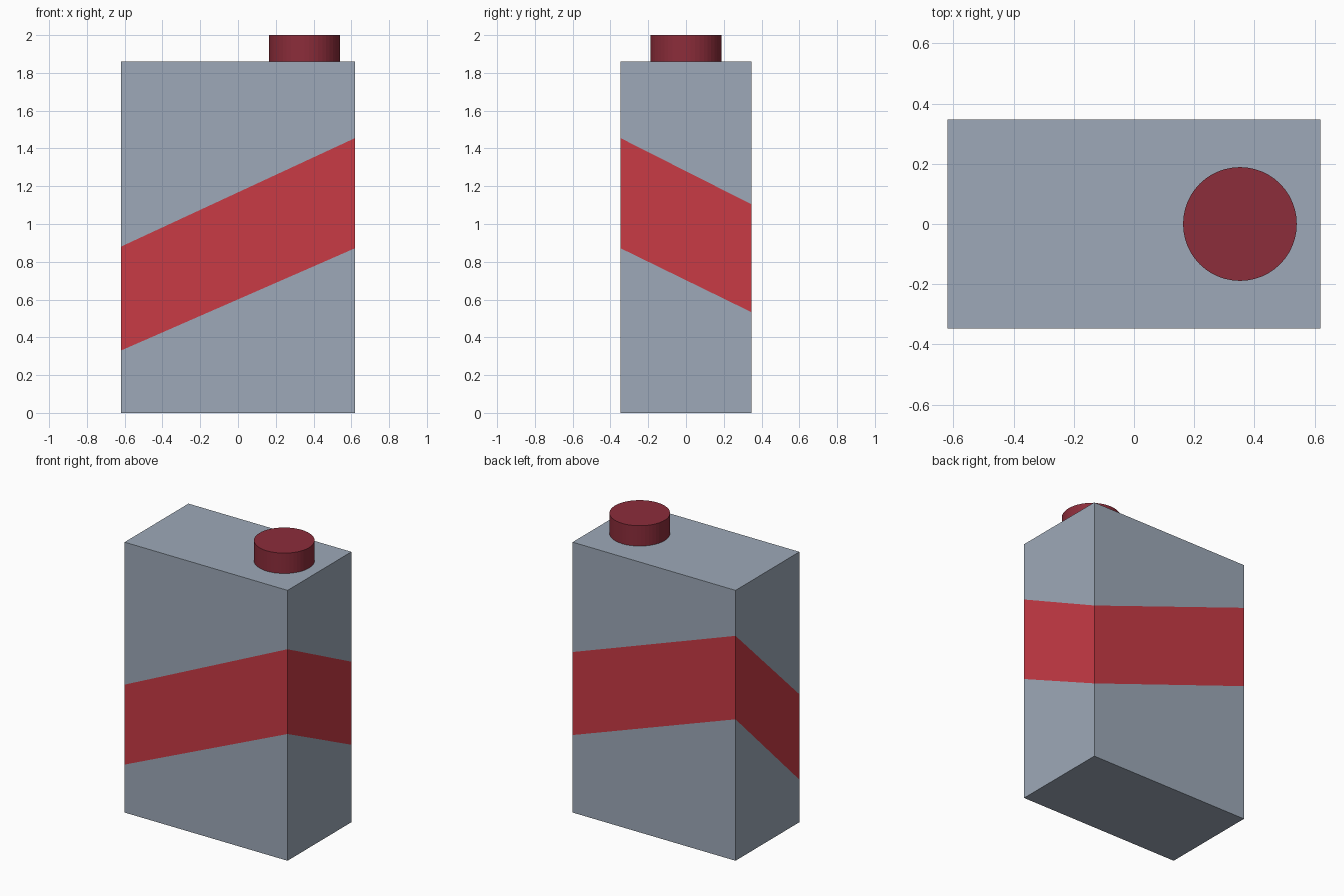
import bpy, bmesh

if "Cube" in bpy.data.objects:
    bpy.data.objects.remove(bpy.data.objects["Cube"])

HX, HY, H = 0.62, 0.347, 1.86   # body half width, half depth, height


def material(name, rgb):
    m = bpy.data.materials.new(name)
    m.diffuse_color = (*rgb, 1.0)
    m.use_nodes = True
    m.node_tree.nodes["Principled BSDF"].inputs["Base Color"].default_value = m.diffuse_color
    return m


grey = material("blue_grey", (0.337, 0.397, 0.479))
red = material("red", (0.578, 0.043, 0.060))
dark_red = material("dark_red", (0.262, 0.026, 0.043))


def add_object(name, bm, mats):
    bmesh.ops.remove_doubles(bm, verts=bm.verts, dist=1e-4)
    bmesh.ops.recalc_face_normals(bm, faces=bm.faces)
    me = bpy.data.meshes.new(name)
    bm.to_mesh(me)
    bm.free()
    ob = bpy.data.objects.new(name, me)
    bpy.context.collection.objects.link(ob)
    for m in mats:
        me.materials.append(m)
    return ob


# Body: four walls, each cut into grey / red band / grey
corners = [(-HX, -HY), (HX, -HY), (HX, HY), (-HX, HY)]
# Band (bottom, top) at the start and end of front, right, back, left walls
bands = [((0.33, 0.88), (0.872, 1.455)),
         ((0.872, 1.455), (0.533, 1.104)),
         ((0.533, 1.104), (0.973, 1.547)),
         ((0.973, 1.547), (0.293, 0.88))]
bm = bmesh.new()
for i, (start, end) in enumerate(bands):
    p, q = corners[i], corners[(i + 1) % 4]
    za, zb = (0, *start, H), (0, *end, H)
    for k in range(3):
        pts = [(*p, za[k]), (*q, zb[k]), (*q, zb[k + 1]), (*p, za[k + 1])]
        f = bm.faces.new([bm.verts.new(c) for c in pts])
        f.material_index = 1 if k == 1 else 0
# Base and top
bm.faces.new([bm.verts.new((*c, 0)) for c in reversed(corners)])
bm.faces.new([bm.verts.new((*c, H)) for c in corners])
add_object("can_body", bm, [grey, red])

# Screw cap
bm = bmesh.new()
bmesh.ops.create_cone(bm, cap_ends=True, segments=48, radius1=0.189,
                      radius2=0.189, depth=2.0 - H)
bmesh.ops.translate(bm, verts=bm.verts, vec=(0.352, 0, (2.0 + H) / 2))
add_object("cap", bm, [dark_red])
